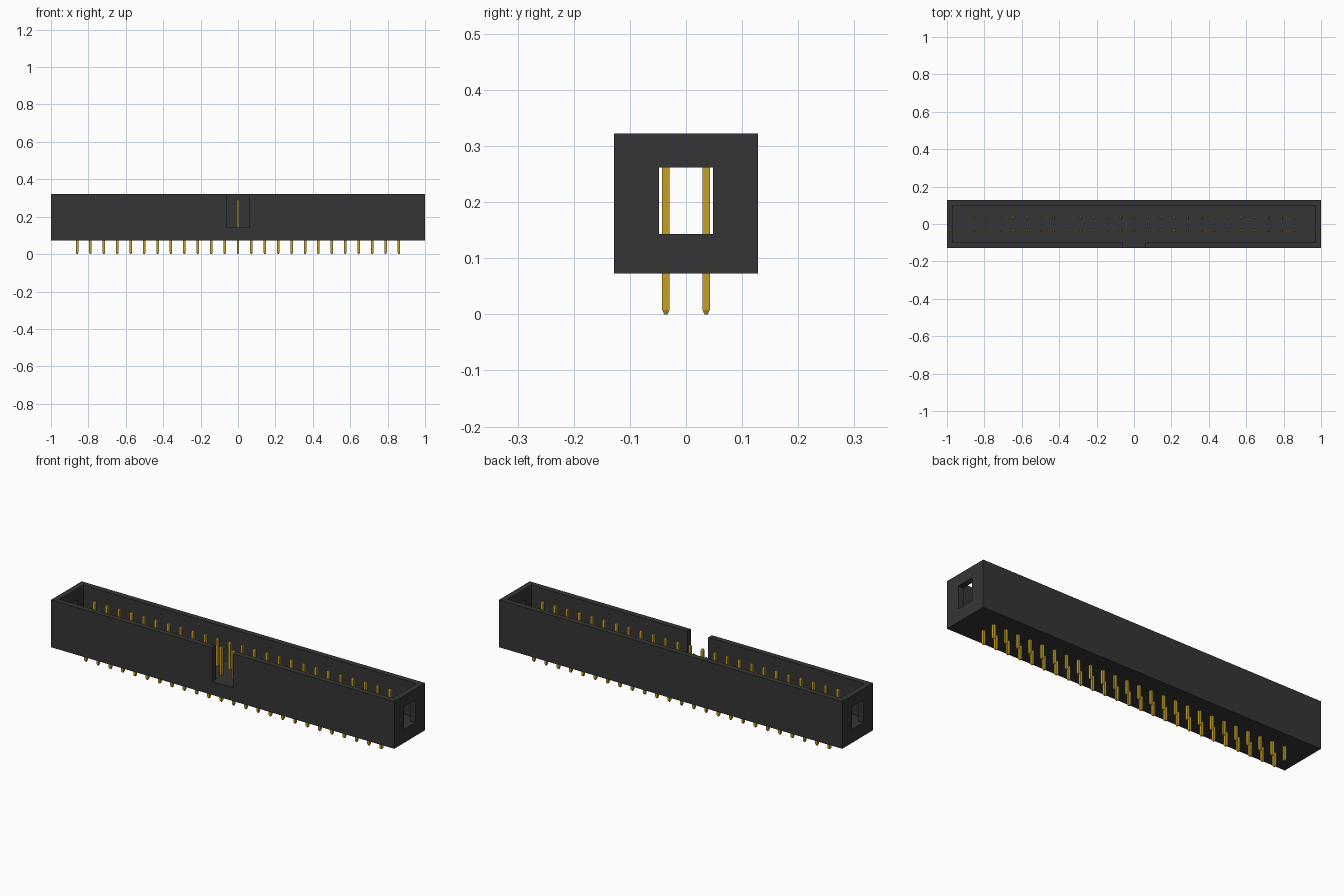
import bpy, bmesh

if "Cube" in bpy.data.objects:
    bpy.data.objects.remove(bpy.data.objects["Cube"], do_unlink=True)


def material(name, rgb):
    mat = bpy.data.materials.new(name)
    mat.use_nodes = True
    mat.diffuse_color = (*rgb, 1)
    mat.node_tree.nodes["Principled BSDF"].inputs["Base Color"].default_value = (*rgb, 1)
    return mat


black = material("black plastic", (0.036, 0.036, 0.037))
gold = material("gold metal", (0.56, 0.35, 0.02))


def make_object(name, bm, mat):
    bmesh.ops.recalc_face_normals(bm, faces=bm.faces)
    mesh = bpy.data.meshes.new(name)
    bm.to_mesh(mesh)
    bm.free()
    mesh.materials.append(mat)
    obj = bpy.data.objects.new(name, mesh)
    bpy.context.collection.objects.link(obj)
    return obj


def box(name, x, y, z, mat):
    """Box from (min, max) ranges on each axis."""
    bm = bmesh.new()
    for v in bmesh.ops.create_cube(bm, size=1)["verts"]:
        v.co = [a + (c + 0.5) * (b - a) for c, (a, b) in zip(v.co, (x, y, z))]
    return make_object(name, bm, mat)


HALF_Y, BOTTOM, TOP, FLOOR = 0.128, 0.073, 0.322, 0.143
WALL = 0.03

# Open-topped housing
housing = box("housing", (-1, 1), (-HALF_Y, HALF_Y), (BOTTOM, TOP), black)

# Cavity, front key notch and end windows
cutters = [
    box("cavity_cutter", (-1 + WALL, 1 - WALL), (-HALF_Y + WALL, HALF_Y - WALL),
        (FLOOR, TOP + 0.1), black),
    box("notch_cutter", (-0.061, 0.061), (-HALF_Y - 0.1, 0), (FLOOR, TOP + 0.1), black),
    box("window_cutter", (-1.1, 1.1), (-0.048, 0.048), (FLOOR, 0.262), black),
]
bpy.context.view_layer.objects.active = housing
for cutter in cutters:
    cutter.hide_render = True
    mod = housing.modifiers.new(cutter.name, 'BOOLEAN')
    mod.operation = 'DIFFERENCE'
    mod.solver = 'EXACT'
    mod.object = cutter
    bpy.ops.object.modifier_apply(modifier=mod.name)
    bpy.data.objects.remove(cutter, do_unlink=True)

# Square pins with tapered tips, two rows of 25
PITCH, HALF_PIN, HALF_TIP = 0.0717, 0.0066, 0.003
SECTIONS = [(0, HALF_TIP), (0.008, HALF_PIN), (0.282, HALF_PIN), (0.29, HALF_TIP)]


def add_pin(bm, x, y):
    rings = [[bm.verts.new((x + sx * r, y + sy * r, z))
              for sx, sy in ((-1, -1), (1, -1), (1, 1), (-1, 1))] for z, r in SECTIONS]
    bm.faces.new(rings[0][::-1])
    bm.faces.new(rings[-1])
    for low, high in zip(rings, rings[1:]):
        for i in range(4):
            j = (i + 1) % 4
            bm.faces.new((low[i], low[j], high[j], high[i]))


for row, y in (("front", -PITCH / 2), ("back", PITCH / 2)):
    bm = bmesh.new()
    for i in range(25):
        add_pin(bm, (i - 12) * PITCH, y)
    make_object(row + "_pin_row", bm, gold)
